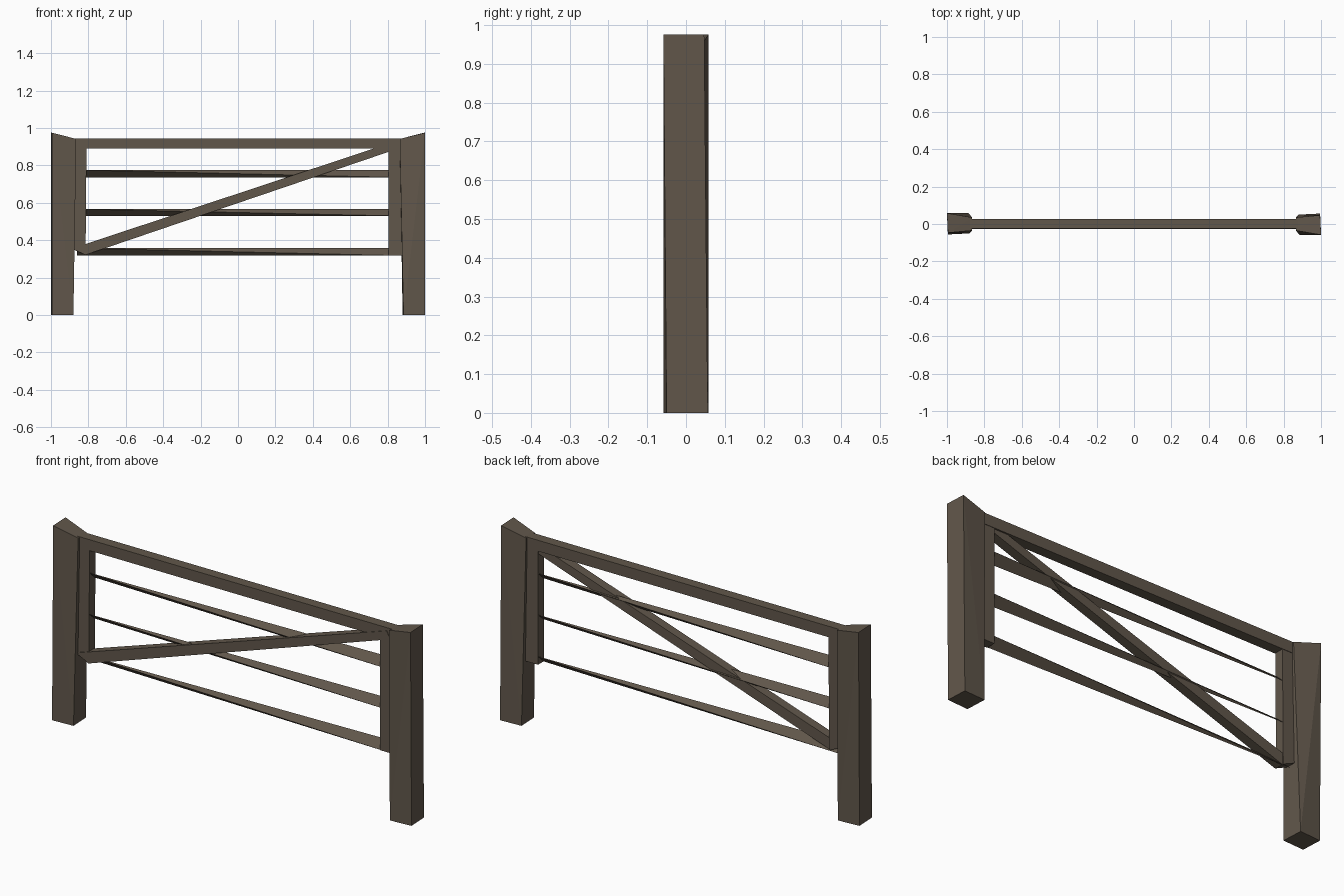
import bpy
import bmesh
from mathutils import Matrix, Vector

if "Cube" in bpy.data.objects:
    bpy.data.objects.remove(bpy.data.objects["Cube"])

wood = bpy.data.materials.new("weathered_wood")
wood.diffuse_color = (0.12, 0.095, 0.07, 1)
wood.use_nodes = True
wood.node_tree.nodes["Principled BSDF"].inputs["Base Color"].default_value = wood.diffuse_color


def hull_part(name, points, turn=False):
    """Convex flat-faced timber from its corners, optionally turned half round."""
    bm = bmesh.new()
    for p in points:
        bm.verts.new(Vector(p))
    bmesh.ops.convex_hull(bm, input=bm.verts[:])
    bmesh.ops.dissolve_limit(bm, angle_limit=0.005, verts=bm.verts[:], edges=bm.edges[:])
    if turn:
        bmesh.ops.transform(bm, matrix=Matrix.Rotation(3.14159265, 4, 'Z'), verts=bm.verts[:])
    bmesh.ops.recalc_face_normals(bm, faces=bm.faces[:])
    mesh = bpy.data.meshes.new(name)
    bm.to_mesh(mesh)
    bm.free()
    mesh.materials.append(wood)
    obj = bpy.data.objects.new(name, mesh)
    bpy.context.collection.objects.link(obj)
    return obj


def plank(name, outline, y0, y1):
    """Extrude an x-z outline between two depths."""
    return hull_part(name, [(x, y, z) for y in (y0, y1) for x, z in outline])


# Posts: slightly skewed, with tops sloping in to the rail
post = [(1, -0.05, 0), (0.995, 0.056, 0), (0.885, -0.058, 0), (0.88, 0.05, 0),
        (1, -0.058, 0.975), (0.995, 0.047, 0.975), (0.865, -0.035, 0.942), (0.865, 0.035, 0.942)]
hull_part("right_post", post)
hull_part("left_post", post, turn=True)

# Gate frame: top rail and two stiles
plank("top_rail", [(-0.88, 0.89), (0.88, 0.89), (0.88, 0.945), (-0.88, 0.945)], -0.024, 0.028)
plank("left_stile", [(-0.89, 0.355), (-0.815, 0.322), (-0.81, 0.9), (-0.88, 0.9)], -0.022, 0.026)
plank("right_stile", [(0.89, 0.318), (0.805, 0.318), (0.805, 0.9), (0.88, 0.9)], -0.022, 0.026)

# Slats: twisted slivers, each end a diagonal edge leaning the opposite way
for i, (low, high) in enumerate([(0.318, 0.358), (0.53, 0.567), (0.736, 0.776)]):
    hull_part(f"slat_{i + 1}", [(-0.86, -0.02, high), (-0.86, 0.024, low),
                                (0.86, -0.02, low), (0.86, 0.024, high)])

# Diagonal brace
plank("diagonal_brace", [(-0.875, 0.36), (-0.815, 0.322), (0.865, 0.893), (0.845, 0.93)],
      -0.027, 0.02)
